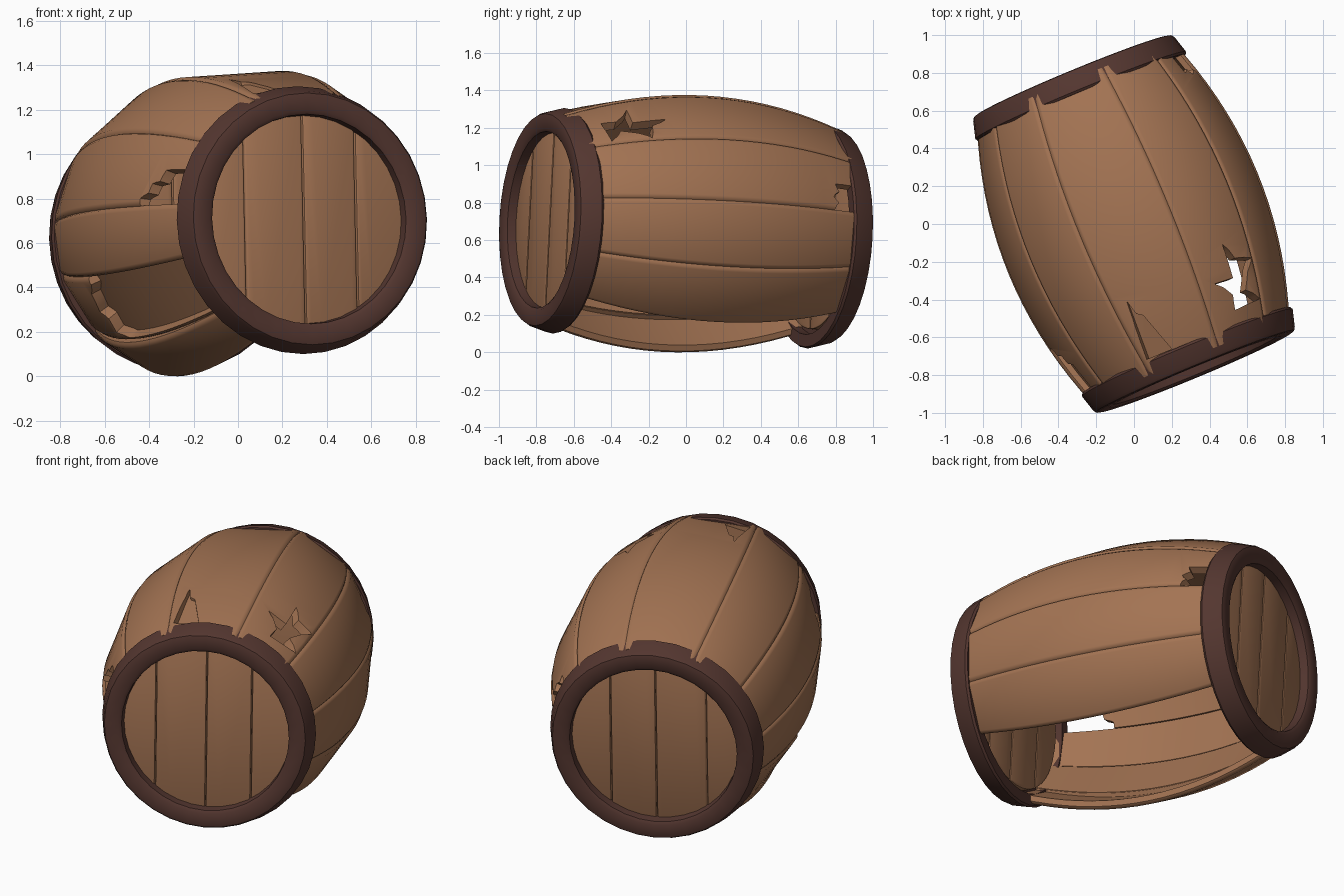
import bpy, bmesh, math
from mathutils import Matrix, Vector

if "Cube" in bpy.data.objects:
    bpy.data.objects.remove(bpy.data.objects["Cube"])

def material(name, rgb):
    m = bpy.data.materials.new(name)
    m.diffuse_color = (*rgb, 1)
    m.use_nodes = True
    m.node_tree.nodes["Principled BSDF"].inputs["Base Color"].default_value = m.diffuse_color
    return m

WOOD = material("brown wood", (0.37, 0.174, 0.087))
RIM = material("dark rim", (0.088, 0.037, 0.029))

def point(u, t, w):
    """u = across, t = along the axis towards the front, w = up."""
    return Vector((u, -t, w))

def polar(deg, t, r):
    a = math.radians(deg)
    return point(r * math.sin(a), t, r * math.cos(a))

def radius(t):
    return 0.72 - 0.23 * t * t

def finish(name, bm, mat):
    bmesh.ops.recalc_face_normals(bm, faces=bm.faces)
    me = bpy.data.meshes.new(name)
    bm.to_mesh(me)
    bm.free()
    ob = bpy.data.objects.new(name, me)
    bpy.context.collection.objects.link(ob)
    me.materials.append(mat)
    return ob

def activate(ob):
    bpy.ops.object.select_all(action='DESELECT')
    ob.select_set(True)
    bpy.context.view_layer.objects.active = ob

def volume(me):
    bm = bmesh.new()
    bm.from_mesh(me)
    v = bm.calc_volume()
    bm.free()
    return v

def loft(sections, closed=False):
    bm = bmesh.new()
    rows = [[bm.verts.new(p) for p in s] for s in sections]
    n = len(rows[0])
    pairs = list(zip(rows, rows[1:])) + ([(rows[-1], rows[0])] if closed else [])
    for a, b in pairs:
        for i in range(n):
            j = (i + 1) % n
            bm.faces.new((a[i], a[j], b[j], b[i]))
    if not closed:
        bm.faces.new(rows[0])
        bm.faces.new(rows[-1][::-1])
    return bm

# Stave: flat across, bowed along, with rounded long edges
def stave(name, a0, a1, extra=0.0):
    sections = []
    steps = 18
    for k in range(steps + 1):
        t = -0.8 + 1.6 * k / steps
        r = radius(t) + extra * (1 - t * t)
        p0, p1 = polar(a0 + 0.25, t, r), polar(a1 - 0.25, t, r)
        across = (p1 - p0).normalized()
        inward = -polar((a0 + a1) / 2, 0, 1)
        pts = [polar(a0 + 0.25, t, r - 0.052)]
        edge = [(0.0, 0.02), (0.006, 0.008), (0.022, 0.0)]
        pts += [p0 + across * s + inward * d for s, d in edge]
        pts += [p1 - across * s + inward * d for s, d in reversed(edge)]
        pts.append(polar(a1 - 0.25, t, r - 0.052))
        sections.append(pts)
    return finish(name, loft(sections), WOOD)

# Thin backing sheet behind a broken stave
def backing(name, a0, a1):
    ts = [-0.78 + 1.56 * k / 16 for k in range(17)]
    return finish(name, loft([[polar(a, t, radius(t) - d) for a, d in
                  ((a0, .052), (a1, .052), (a1, .056), (a0, .056))] for t in ts]), WOOD)

# Jagged breakage: outline of (angle, axial position) cut radially through a stave
def break_out(ob, outline, depth):
    before = volume(ob.data)
    for solver, d in (('EXACT', depth), ('MANIFOLD', depth), ('EXACT', depth * 1.3)):
        bm = loft([[polar(a, t, radius(t) - e) for a, t in outline] for e in (d, -0.2)])
        bmesh.ops.triangulate(bm, faces=bm.faces)
        cutter = finish("break_cutter", bm, WOOD)
        cutter.hide_render = True
        backup = ob.data.copy()
        mod = ob.modifiers.new("break", 'BOOLEAN')
        mod.operation, mod.solver, mod.object = 'DIFFERENCE', solver, cutter
        activate(ob)
        bpy.ops.object.modifier_apply(modifier=mod.name)
        bpy.data.objects.remove(cutter)
        if before * 0.4 < volume(ob.data) < before * 0.999:
            return
        ob.data = backup

seams = [-24, 17, 50, 80, 109, 138, 201, 223, 251, 275, 305, 336]
MISSING = 5
breaks = {
    0: [(-17, .40), (-15.5, .48), (-13, .50), (-7, .72), (-21, .72), (-18, .5)],
    1: [(25, .49), (36, .494), (35.7, .31), (40, .40), (49, .43), (41.4, .576),
        (48.5, .645), (32.5, .655), (33.5, .577)],
    2: [(87, -.62), (80, -.60), (76, -.63), (73, -.60), (70, -.64), (66, -.62),
        (65, -.745), (87, -.745)],
    7: [(255, -.18), (248, -.16), (244, -.24), (236, -.28), (233, -.21),
        (227, -.22), (224.5, -.08), (224.5, .73), (255, .73)],
    9: [(273, .45), (278, .45), (280, .50), (284, .51), (285, .56), (290, .58),
        (291, .73), (273, .73)],
    10: [(309, -.735), (318.3, -.673), (322, -.729), (326.3, -.641), (333, -.582),
         (320.4, -.565), (321.3, -.408), (309.6, -.525)],
}
parts = [backing("stave_8_backing", 223.5, 250.5)]
for i, (a0, a1) in enumerate(zip(seams, seams[1:])):
    if i == MISSING:
        continue
    ob = stave(f"stave_{i + 1}", a0, a1, 0.024 if i == 6 else 0.0)
    if i in breaks:
        break_out(ob, breaks[i], 0.045 if i == 0 else 0.16)
    parts.append(ob)
for ob in parts:  # staves sit slightly high in the rims
    ob.data.transform(Matrix.Translation((0, 0, 0.022)))

# Rims and lids, mirrored to both ends
rim_profile = [(.725, .53), (.725, .596), (.738, .604), (.83, .578), (.846, .568), (.85, .552),
               (.85, .49), (.838, .473), (.78, .468), (.78, .53)]
boards = [-0.5, -0.29, -0.005, 0.25, 0.5]
for side, label in ((1, "front"), (-1, "back")):
    n = 36
    rows = [[polar(360 * k / n, side * t, r) for t, r in rim_profile] for k in range(n)]
    parts.append(finish(label + "_rim", loft(rows, True), RIM))
    for b, (x0, x1) in enumerate(zip(boards, boards[1:])):
        x0, x1 = x0 + 0.002, x1 - 0.002
        xs = [x0 + (x1 - x0) * k / 10 for k in range(11)]
        h = [math.sqrt(0.25 - x * x) for x in xs]
        outline = list(zip(xs, h)) + [(x, -v) for x, v in reversed(list(zip(xs, h)))]
        bm = loft([[point(x, side * t, z) for x, z in outline] for t in (0.745, 0.79)])
        ob = finish(f"{label}_lid_board_{b + 1}", bm, WOOD)
        mod = ob.modifiers.new("bevel", 'BEVEL')
        mod.width, mod.segments, mod.limit_method = 0.009, 2, 'ANGLE'
        mod.angle_limit = math.radians(50)
        activate(ob)
        bpy.ops.object.modifier_apply(modifier=mod.name)
        parts.append(ob)

# Turn and tip the whole barrel, rest it on the ground
pose = Matrix.Rotation(math.radians(22.5), 4, 'Z') @ Matrix.Rotation(math.radians(-3.1), 4, 'X')
for ob in parts:
    ob.data.transform(pose)
low = min(v.co.z for ob in parts for v in ob.data.vertices)
for ob in parts:
    ob.data.transform(Matrix.Translation((0, 0, -low)))
    activate(ob)
    bpy.ops.object.shade_smooth_by_angle(angle=math.radians(40))
